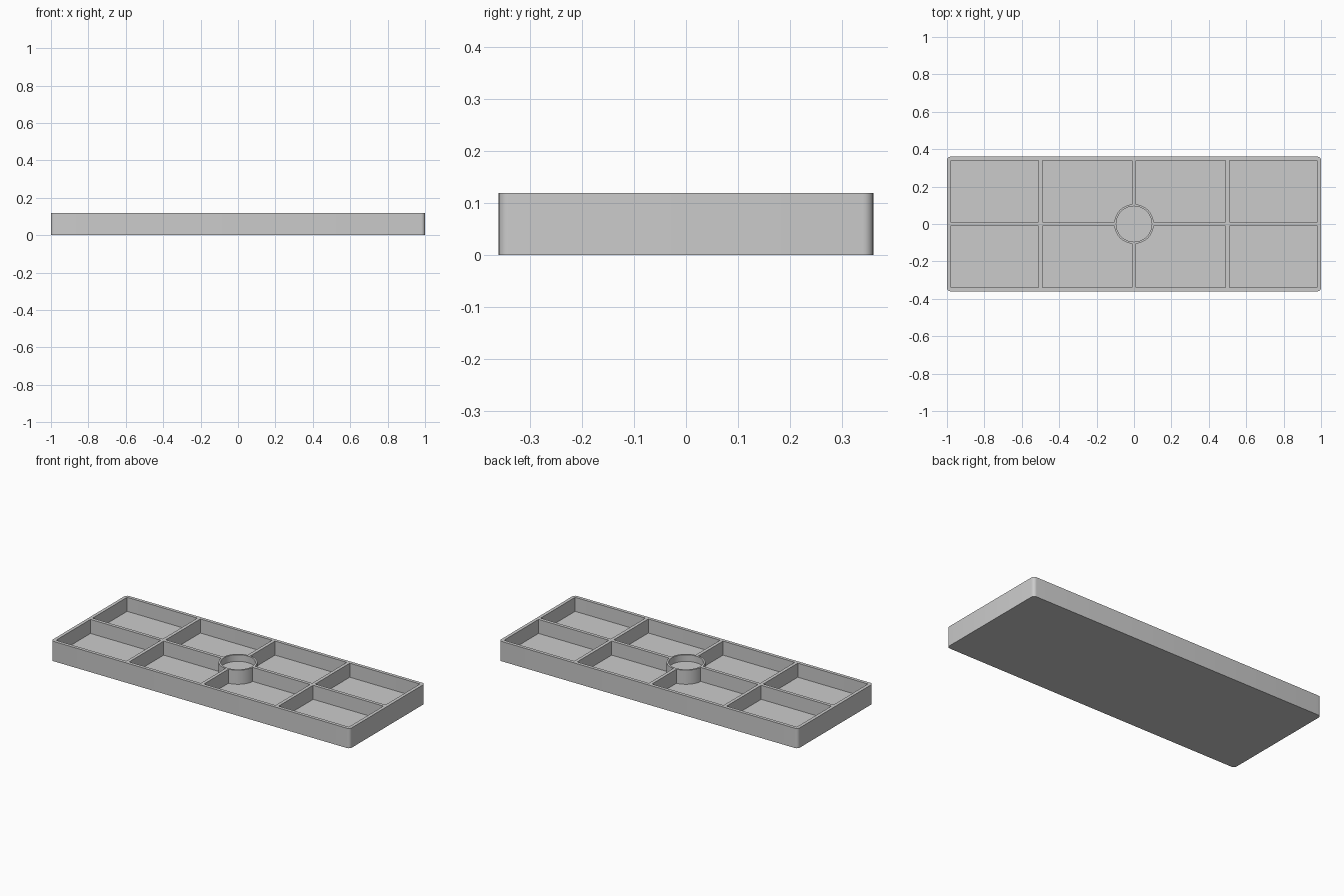
import bpy
import bmesh
import math

old = bpy.data.objects.get("Cube")
if old:
    bpy.data.objects.remove(old, do_unlink=True)

LENGTH, WIDTH, HEIGHT = 1.0, 0.36, 0.12   # half length, half width, full height
WALL, FLOOR, RIB = 0.02, 0.035, 0.01      # RIB is half a divider's thickness
RING_OUT, RING_IN, RING_FLOOR = 0.106, 0.095, 0.08

grey = bpy.data.materials.new("light grey plastic")
grey.use_nodes = True
grey.diffuse_color = (0.6, 0.6, 0.6, 1)
grey.node_tree.nodes["Principled BSDF"].inputs["Base Color"].default_value = (0.6, 0.6, 0.6, 1)


def finish(name, bm):
    bmesh.ops.recalc_face_normals(bm, faces=bm.faces)
    mesh = bpy.data.meshes.new(name)
    bm.to_mesh(mesh)
    bm.free()
    mesh.materials.append(grey)
    obj = bpy.data.objects.new(name, mesh)
    bpy.context.collection.objects.link(obj)
    bpy.ops.object.select_all(action='DESELECT')
    obj.select_set(True)
    bpy.context.view_layer.objects.active = obj
    bpy.ops.object.shade_smooth_by_angle(angle=math.radians(30))
    return obj


def rounded_outline(hx, hy, r, steps):
    """Points of a rounded rectangle, one arc per corner."""
    points = []
    for corner, (sx, sy) in enumerate([(1, 1), (-1, 1), (-1, -1), (1, -1)]):
        for i in range(steps + 1):
            a = math.pi / 2 * (corner + i / steps)
            points.append((sx * (hx - r) + r * math.cos(a),
                           sy * (hy - r) + r * math.sin(a)))
    return points


def circle(r, count=64):
    return [(r * math.cos(math.tau * i / count), r * math.sin(math.tau * i / count))
            for i in range(count)]


def cup(name, outer, inner, bottom, top, floor):
    """Closed solid: outer wall, rim, inner wall and recessed floor."""
    bm = bmesh.new()
    rows = [[bm.verts.new((x, y, z)) for x, y in outline]
            for outline, z in ((outer, bottom), (outer, top), (inner, top), (inner, floor))]
    n = len(outer)
    for a, b in zip(rows, rows[1:]):
        for i in range(n):
            j = (i + 1) % n
            bm.faces.new((a[i], a[j], b[j], b[i]))
    bm.faces.new(rows[0][::-1])
    bm.faces.new(rows[-1])
    return finish(name, bm)


def divider(name, x0, x1, y0, y1):
    bm = bmesh.new()
    bmesh.ops.create_cube(bm, size=1)
    for v in bm.verts:
        v.co = (x1 if v.co.x > 0 else x0,
                y1 if v.co.y > 0 else y0,
                HEIGHT if v.co.z > 0 else FLOOR)
    return finish(name, bm)


# Tray with rounded outer corners
inner_x, inner_y = LENGTH - WALL, WIDTH - WALL
cup("tray", rounded_outline(LENGTH, WIDTH, 0.02, 6),
    rounded_outline(inner_x, inner_y, 0.003, 6), 0, HEIGHT, FLOOR)

# Shallow round cup in the middle
cup("centre_cup", circle(RING_OUT), circle(RING_IN), FLOOR, HEIGHT, RING_FLOOR)

# Dividers between the compartments
start = RING_OUT - 0.004
for side, s in (("left", 1), ("right", -1)):
    divider(side + "_cross_divider", s * 0.5 - RIB, s * 0.5 + RIB, -inner_y, inner_y)
    for part, a, b in (("inner", start, 0.5 - RIB), ("outer", 0.5 + RIB, inner_x)):
        x0, x1 = sorted((s * a, s * b))
        divider(f"{side}_{part}_long_divider", x0, x1, -RIB, RIB)
for end, s in (("back", 1), ("front", -1)):
    y0, y1 = sorted((s * start, s * inner_y))
    divider(end + "_middle_divider", -RIB, RIB, y0, y1)
